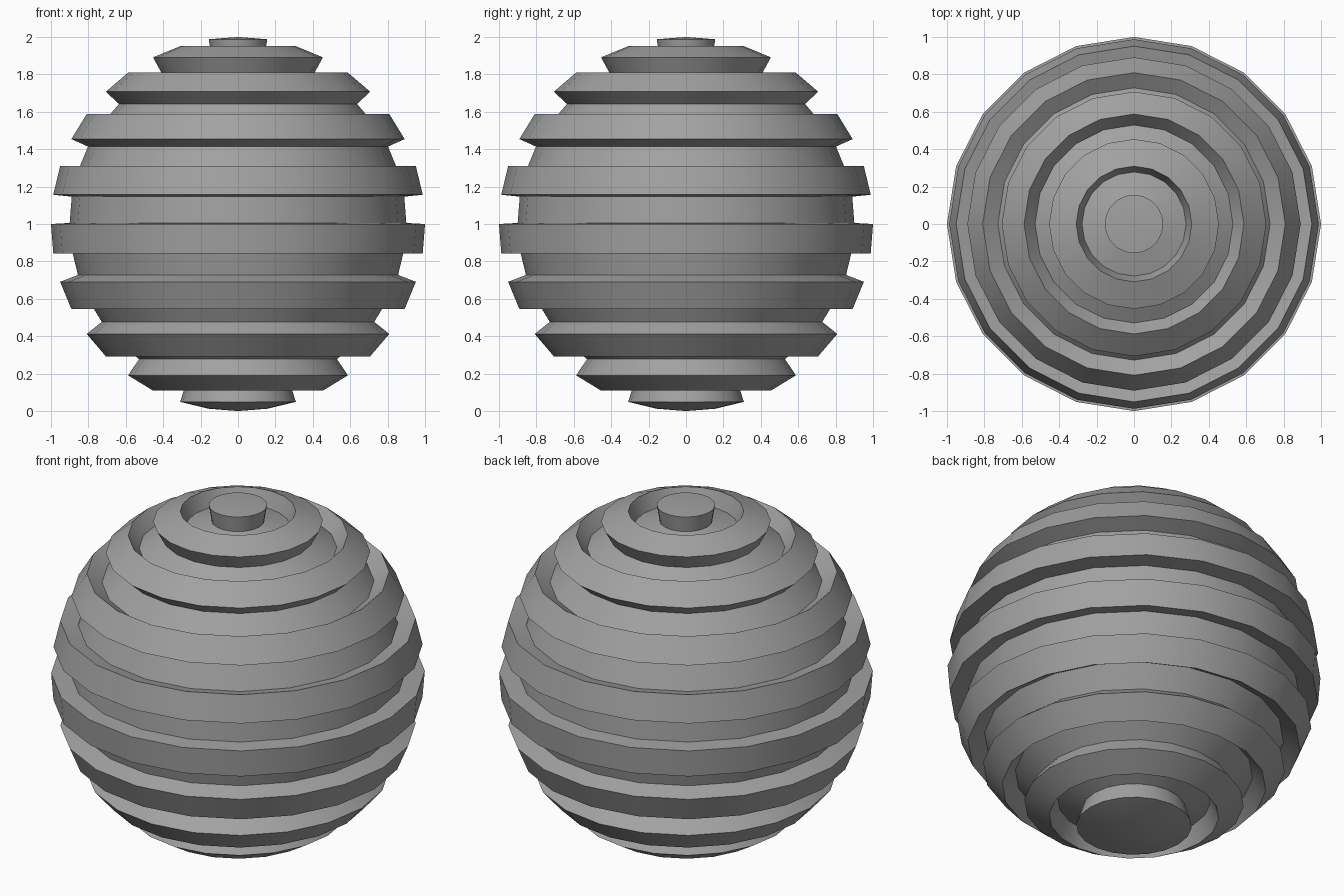
import bpy
import bmesh
from math import sin, cos, pi

SIDES = 20
RINGS = 20
SCALE = 0.9       # grooves are sunk by shrinking their rings
GROOVE_Z = 1.055  # centre the sunk rings shrink towards

cube = bpy.data.objects.get("Cube")
if cube:
    bpy.data.objects.remove(cube, do_unlink=True)


def outer(k):
    a = pi * k / RINGS
    return sin(a), 1 + cos(a)


def sunk(k):
    r, z = outer(k)
    return r * SCALE, GROOVE_Z + (z - GROOVE_Z) * SCALE


# Half profile: every second band of the sphere drops into a groove
profile = []
for k in range(1, RINGS - 2, 2):
    profile += [outer(k), sunk(k), sunk(k + 1), outer(k + 1)]
profile.append(outer(RINGS - 1))

# Revolve the profile and close it with a fan at each pole
bm = bmesh.new()
loops = []
for r, z in profile:
    loops.append([bm.verts.new((r * cos(2 * pi * i / SIDES), r * sin(2 * pi * i / SIDES), z))
                  for i in range(SIDES)])
top = bm.verts.new((0, 0, 2))
bottom = bm.verts.new((0, 0, 0))
for i in range(SIDES):
    j = (i + 1) % SIDES
    bm.faces.new((top, loops[0][i], loops[0][j]))
    bm.faces.new((bottom, loops[-1][j], loops[-1][i]))
    for a, b in zip(loops, loops[1:]):
        bm.faces.new((a[i], b[i], b[j], a[j]))
bmesh.ops.recalc_face_normals(bm, faces=bm.faces)

mesh = bpy.data.meshes.new("grooved_sphere")
bm.to_mesh(mesh)
bm.free()
sphere = bpy.data.objects.new("grooved_sphere", mesh)
bpy.context.collection.objects.link(sphere)

# Single plain grey material
grey = bpy.data.materials.new("plain_grey")
grey.use_nodes = True
colour = (0.36, 0.36, 0.36, 1)
grey.diffuse_color = colour
grey.node_tree.nodes["Principled BSDF"].inputs["Base Color"].default_value = colour
mesh.materials.append(grey)

# Soft bands with crisp groove edges
bpy.context.view_layer.objects.active = sphere
sphere.select_set(True)
bpy.ops.object.shade_smooth_by_angle()
